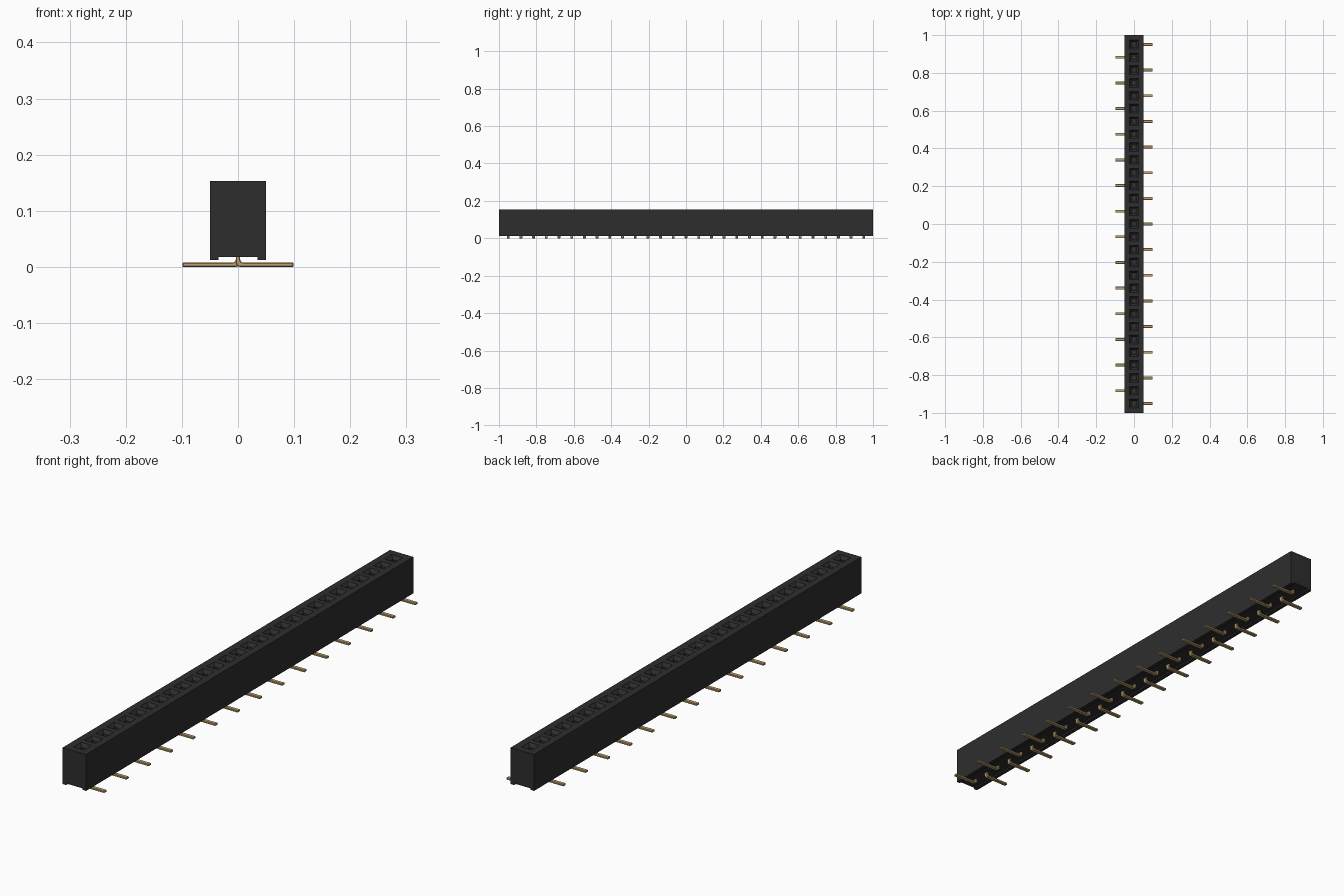
import bpy, bmesh, math

if "Cube" in bpy.data.objects:
    bpy.data.objects.remove(bpy.data.objects["Cube"], do_unlink=True)

COUNT, PITCH = 29, 0.0679
HALF_W, HALF_L, TOP = 0.05, 1.0, 0.153


def material(name, rgb):
    m = bpy.data.materials.new(name)
    m.use_nodes = True
    m.diffuse_color = (*rgb, 1)
    m.node_tree.nodes["Principled BSDF"].inputs["Base Color"].default_value = (*rgb, 1)
    return m


black = material("black plastic", (0.027, 0.027, 0.027))
gold = material("gold contact", (0.52, 0.36, 0.16))


def finish(name, bm, mat):
    bmesh.ops.remove_doubles(bm, verts=bm.verts, dist=1e-5)
    bmesh.ops.recalc_face_normals(bm, faces=bm.faces)
    me = bpy.data.meshes.new(name)
    bm.to_mesh(me)
    bm.free()
    me.materials.append(mat)
    ob = bpy.data.objects.new(name, me)
    bpy.context.collection.objects.link(ob)
    return ob


def extrude_profile(bm, points, y0, y1, skip=()):
    """Prism along y from an (x, z) outline; skip lists open sides."""
    a = [bm.verts.new((x, y0, z)) for x, z in points]
    b = [bm.verts.new((x, y1, z)) for x, z in points]
    n = len(points)
    for i in range(n):
        if i not in skip:
            j = (i + 1) % n
            bm.faces.new((a[i], a[j], b[j], b[i]))
    bm.faces.new(a)
    bm.faces.new(b)


def ring(bm, hx, y0, y1, z):
    return [bm.verts.new(p) for p in
            ((-hx, y0, z), (hx, y0, z), (hx, y1, z), (-hx, y1, z))]


rows = [(i - (COUNT - 1) / 2) * PITCH for i in range(COUNT)]

# Housing: channelled underside, with a tapered square socket in every top cell
bm = bmesh.new()
outline = [(-HALF_W, TOP), (-HALF_W, 0.012), (-0.035, 0.012), (-0.035, 0.018),
           (0.035, 0.018), (0.035, 0.012), (HALF_W, 0.012), (HALF_W, TOP)]
extrude_profile(bm, outline, -HALF_L, HALF_L, skip=(7,))
for i, y in enumerate(rows):
    y0 = -HALF_L if i == 0 else y - PITCH / 2
    y1 = HALF_L if i == COUNT - 1 else y + PITCH / 2
    loops = [ring(bm, HALF_W, y0, y1, TOP)]
    for h, z in ((0.023, TOP), (0.013, TOP - 0.013), (0.013, 0.055)):
        loops.append(ring(bm, h, y - h, y + h, z))
    for lo, hi in zip(loops, loops[1:]):
        for k in range(4):
            j = (k + 1) % 4
            bm.faces.new((lo[k], lo[j], hi[j], hi[k]))
    bm.faces.new(loops[-1])
finish("housing", bm, black)


# Bent leads: a stem under each socket and a foot, alternating sides
def lead_outline(side):
    t, r, foot = 0.004, 0.005, 0.099
    pts = [(-t, 0.068), (-t, 0.008)]
    for k in range(1, 5):                      # outer bend
        a = math.pi / 2 * k / 4
        pts.append((-t + 0.008 * (1 - math.cos(a)), 0.008 - 0.008 * math.sin(a)))
    pts += [(foot, 0.0), (foot, 0.008)]
    for k in range(5):                         # inner bend
        a = math.pi / 2 * k / 4
        pts.append((t + r - r * math.sin(a), 0.008 + r - r * math.cos(a)))
    pts.append((t, 0.068))
    return [(side * x, z) for x, z in pts]


for i, y in enumerate(rows):
    side = 1 if i % 2 == 0 else -1
    bm = bmesh.new()
    extrude_profile(bm, lead_outline(side), y - 0.0075, y + 0.0075)
    ob = finish(f"{'left' if side > 0 else 'right'}_lead_{i // 2 + 1}", bm, gold)
    bev = ob.modifiers.new("rounded edges", "BEVEL")
    bev.width, bev.segments = 0.0015, 1
    bev.limit_method, bev.angle_limit = "ANGLE", math.radians(50)
